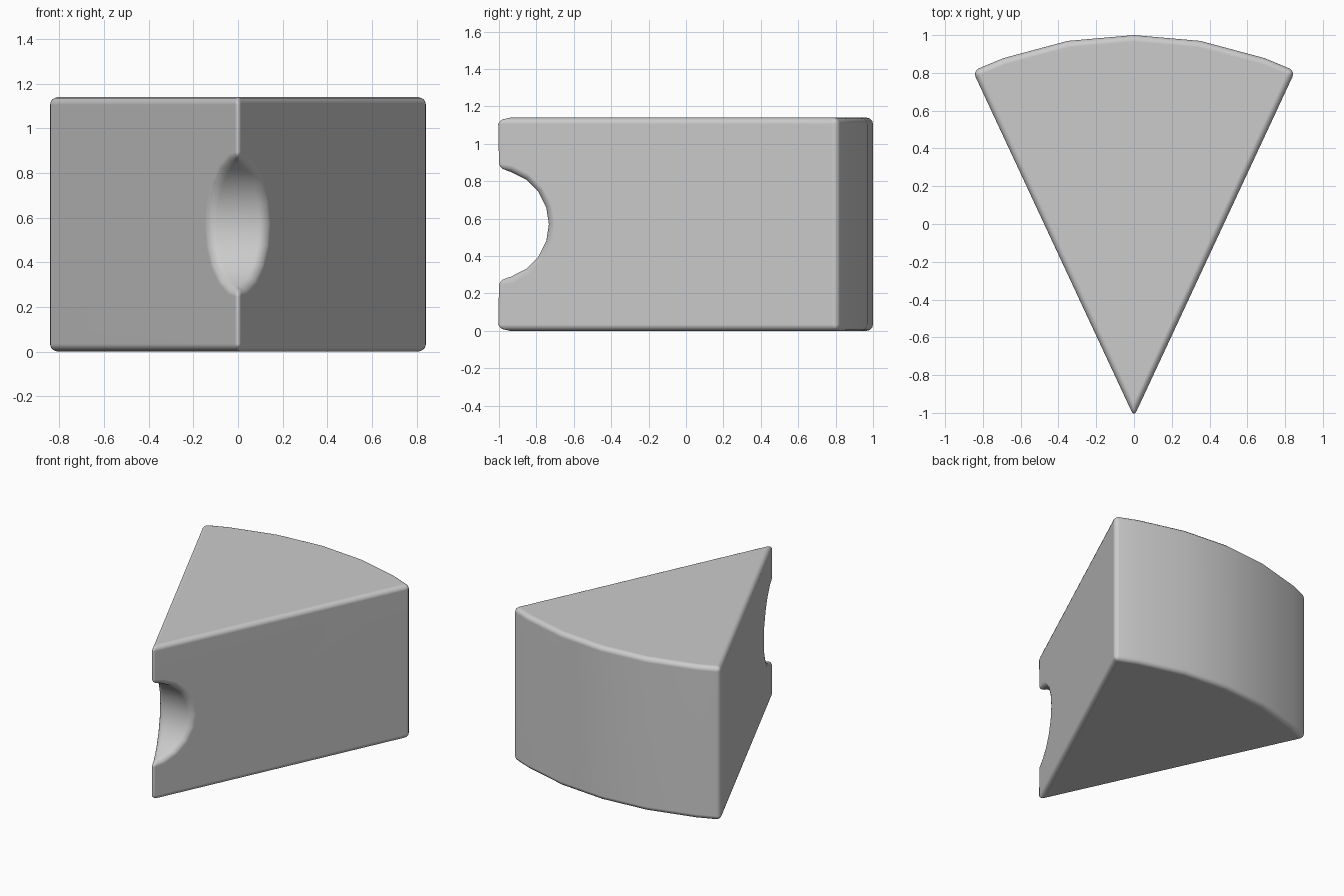
import bpy, bmesh
from math import sin, cos, radians, pi
from mathutils import Matrix

if "Cube" in bpy.data.objects:
    bpy.data.objects.remove(bpy.data.objects["Cube"])

APEX_Y, RADIUS, HEIGHT = -1.02, 2.02, 1.14


def make_object(name, bm):
    bmesh.ops.recalc_face_normals(bm, faces=bm.faces)
    mesh = bpy.data.meshes.new(name)
    bm.to_mesh(mesh)
    bm.free()
    obj = bpy.data.objects.new(name, mesh)
    bpy.context.collection.objects.link(obj)
    return obj


# Wedge: circular sector extruded upward
bm = bmesh.new()
outline = [(0, APEX_Y)] + [
    (RADIUS * sin(radians(a)), APEX_Y + RADIUS * cos(radians(a)))
    for a in (25, 20, 10, 0, -10, -20, -25)]
base = bm.faces.new([bm.verts.new((x, y, 0)) for x, y in outline])
top = bmesh.ops.extrude_face_region(bm, geom=[base])
bmesh.ops.translate(bm, vec=(0, 0, HEIGHT),
                    verts=[v for v in top["geom"] if isinstance(v, bmesh.types.BMVert)])
wedge = make_object("wedge", bm)

# Cylinder that cuts the round notch across the tip
bm = bmesh.new()
place = Matrix.Translation((0, APEX_Y - 0.008, HEIGHT / 2)) @ Matrix.Rotation(pi / 2, 4, 'Y')
bmesh.ops.create_cone(bm, cap_ends=True, segments=20, radius1=0.295,
                      radius2=0.295, depth=1, matrix=place)
cutter = make_object("notch_cutter", bm)
cutter.hide_render = True
cutter.hide_set(True)

# Notch, then softened edges
cut = wedge.modifiers.new("notch", 'BOOLEAN')
cut.operation = 'DIFFERENCE'
cut.solver = 'EXACT'
cut.object = cutter

bevel = wedge.modifiers.new("soft_edges", 'BEVEL')
bevel.width = 0.034
bevel.segments = 3
bevel.limit_method = 'ANGLE'
bevel.angle_limit = radians(35)
bevel.use_clamp_overlap = False

# Smooth shading with flat main faces
for p in wedge.data.polygons:
    p.use_smooth = True
for p in cutter.data.polygons:
    p.use_smooth = True
normals = wedge.modifiers.new("weighted_normals", 'WEIGHTED_NORMAL')
normals.keep_sharp = True
